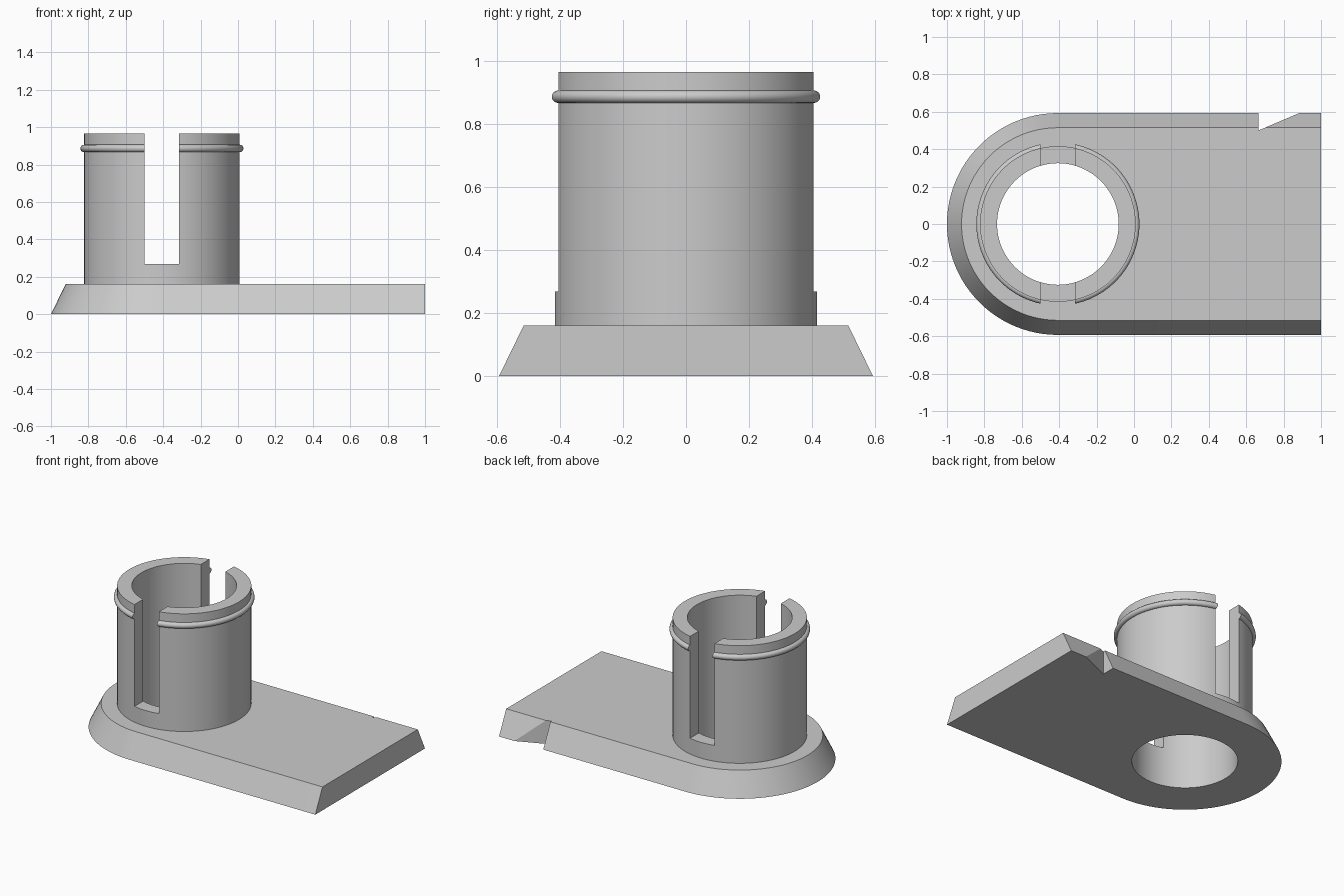
import bpy, bmesh
from math import pi, sin, cos, radians

if "Cube" in bpy.data.objects:
    bpy.data.objects.remove(bpy.data.objects["Cube"], do_unlink=True)

CX = -0.407          # axis of the round end and the socket
BASE_H, TOP_Z = 0.16, 0.965
BORE, OUTER = 0.325, 0.416
SEGS = 96

grey = bpy.data.materials.new("plain grey")
grey.use_nodes = True
colour = (0.6, 0.6, 0.6, 1)
grey.diffuse_color = colour
grey.node_tree.nodes["Principled BSDF"].inputs["Base Color"].default_value = colour


def finish(name, bm):
    bmesh.ops.recalc_face_normals(bm, faces=bm.faces)
    mesh = bpy.data.meshes.new(name)
    bm.to_mesh(mesh)
    bm.free()
    mesh.materials.append(grey)
    ob = bpy.data.objects.new(name, mesh)
    bpy.context.collection.objects.link(ob)
    return ob


def loft(name, lower, upper, z0, z1):
    """Solid between two matching outlines."""
    bm = bmesh.new()
    low = [bm.verts.new((x, y, z0)) for x, y in lower]
    high = [bm.verts.new((x, y, z1)) for x, y in upper]
    bm.faces.new(low)
    bm.faces.new(high)
    for i in range(len(low)):
        j = (i + 1) % len(low)
        bm.faces.new((low[i], low[j], high[j], high[i]))
    return finish(name, bm)


def lathe(name, profile):
    """Closed (radius, z) profile turned about the socket axis."""
    bm = bmesh.new()
    rings = []
    for i in range(SEGS):
        a = 2 * pi * i / SEGS
        rings.append([bm.verts.new((CX + r * cos(a), r * sin(a), z)) for r, z in profile])
    n = len(profile)
    for i in range(SEGS):
        a, b = rings[i], rings[(i + 1) % SEGS]
        for k in range(n):
            m = (k + 1) % n
            bm.faces.new((a[k], b[k], b[m], a[m]))
    return finish(name, bm)


def circle(r):
    return [(CX + r * cos(2 * pi * i / SEGS), r * sin(2 * pi * i / SEGS)) for i in range(SEGS)]


def d_outline(r):
    arc = [pi / 2 + pi * i / 48 for i in range(49)]
    return [(1, -r), (1, r)] + [(CX + r * cos(a), r * sin(a)) for a in arc]


def cut(ob, cutter):
    mod = ob.modifiers.new("cut", "BOOLEAN")
    mod.operation, mod.solver, mod.object = "DIFFERENCE", "EXACT", cutter
    bpy.context.view_layer.objects.active = ob
    bpy.ops.object.modifier_apply(modifier=mod.name)


# Bevelled base plate with a round end
base = loft("base_plate", d_outline(0.593), d_outline(0.515), 0, BASE_H)

# Socket tube and bead around its rim
tube = lathe("socket_tube", [(BORE, BASE_H), (OUTER, BASE_H), (OUTER, TOP_Z), (BORE, TOP_Z)])
bead = lathe("rim_bead", [(OUTER + 0.02 * cos(2 * pi * i / 16), 0.886 + 0.02 * sin(2 * pi * i / 16))
                          for i in range(16)])

# Cutters: bore, side notch and front-to-back slot
bore = loft("bore_cutter", circle(BORE), circle(BORE), -0.1, 0.3)
wedge = [(0.665, 0.5), (0.935, 0.615), (0.665, 0.615)]
notch = loft("notch_cutter", wedge, wedge, -0.1, 0.3)
x0, x1 = CX - 0.0925, CX + 0.0925
strip = [(x0, -0.6), (x1, -0.6), (x1, 0.6), (x0, 0.6)]
slot = loft("slot_cutter", strip, strip, 0.268, 1.2)

cut(base, bore)
cut(base, notch)
cut(tube, slot)
cut(bead, slot)
for helper in (bore, notch, slot):
    bpy.data.objects.remove(helper, do_unlink=True)

# Smooth round walls, crisp edges
for ob in (base, tube, bead):
    bpy.ops.object.select_all(action="DESELECT")
    ob.select_set(True)
    bpy.context.view_layer.objects.active = ob
    bpy.ops.object.shade_smooth_by_angle(angle=radians(30))
